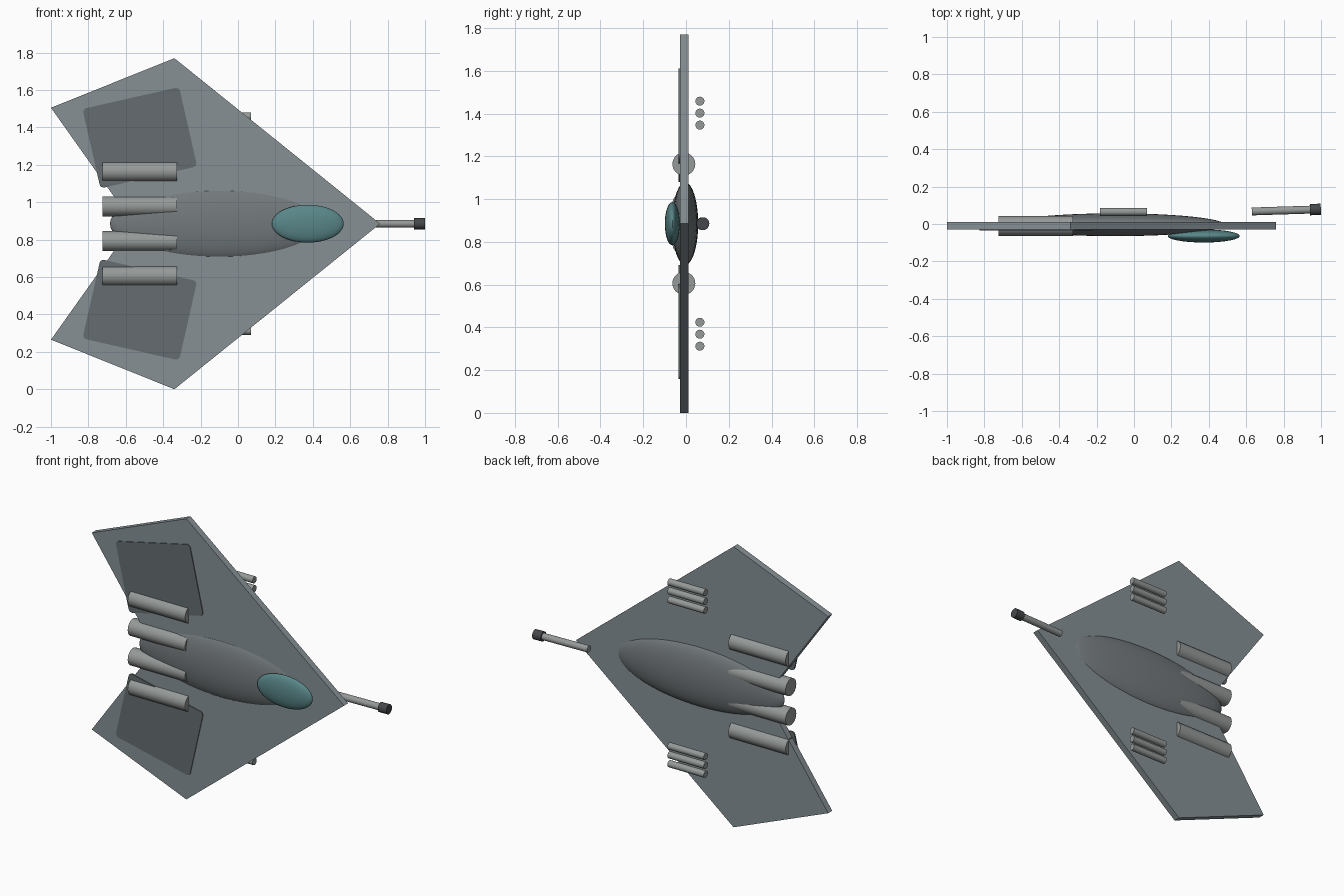
import bpy, bmesh, math
from mathutils import Vector

if "Cube" in bpy.data.objects:
    bpy.data.objects.remove(bpy.data.objects["Cube"])

ZC = 0.885  # symmetry height of the craft


def material(name, rgb):
    m = bpy.data.materials.new(name)
    m.diffuse_color = (*rgb, 1)
    m.use_nodes = True
    m.node_tree.nodes["Principled BSDF"].inputs["Base Color"].default_value = m.diffuse_color
    return m


HULL = material("hull_grey", (0.24, 0.28, 0.30))
BODY = material("body_grey", (0.17, 0.19, 0.20))
PANEL = material("panel_grey", (0.13, 0.15, 0.16))
METAL = material("metal_grey", (0.30, 0.32, 0.31))
DARK = material("dark_metal", (0.06, 0.065, 0.07))
GLASS = material("canopy_teal", (0.10, 0.24, 0.25))


def finish(ob, name, mat, smooth=True):
    ob.name = name
    ob.data.materials.append(mat)
    if smooth:
        bpy.ops.object.select_all(action='DESELECT')
        ob.select_set(True)
        bpy.context.view_layer.objects.active = ob
        bpy.ops.object.shade_smooth_by_angle(angle=math.radians(35))
    return ob


def slab(name, outline, y0, y1, mat):
    """Extrude an (x, z) outline from y0 to y1."""
    bm = bmesh.new()
    face = bm.faces.new([bm.verts.new((x, y0, z)) for x, z in outline])
    ext = bmesh.ops.extrude_face_region(bm, geom=[face])
    verts = [v for v in ext["geom"] if isinstance(v, bmesh.types.BMVert)]
    bmesh.ops.translate(bm, verts=verts, vec=(0, y1 - y0, 0))
    bmesh.ops.recalc_face_normals(bm, faces=bm.faces[:])
    me = bpy.data.meshes.new(name)
    bm.to_mesh(me)
    bm.free()
    ob = bpy.data.objects.new(name, me)
    bpy.context.collection.objects.link(ob)
    return finish(ob, name, mat, smooth=False)


def tube(name, a, b, r, mat, sides=32):
    a, b = Vector(a), Vector(b)
    d = b - a
    bpy.ops.mesh.primitive_cylinder_add(
        vertices=sides, radius=r, depth=d.length, location=(a + b) / 2,
        rotation=d.to_track_quat('Z', 'Y').to_euler())
    return finish(bpy.context.object, name, mat)


def ellipsoid(name, loc, radii, mat):
    bpy.ops.mesh.primitive_uv_sphere_add(
        segments=48, ring_count=24, radius=1, location=loc)
    ob = bpy.context.object
    ob.scale = radii
    bpy.ops.object.transform_apply(location=False, rotation=False, scale=True)
    return finish(ob, name, mat)


def rounded_rect(cx, cz, w, h, r, angle, side):
    """Rotated rounded rectangle outline, mirrored about ZC by side."""
    pts = []
    for k, (sx, sz) in enumerate([(1, 1), (-1, 1), (-1, -1), (1, -1)]):
        for i in range(5):
            t = math.radians(90 * k + 22.5 * i)
            x = sx * (w / 2 - r) + r * math.cos(t)
            z = sz * (h / 2 - r) + r * math.sin(t)
            c, s = math.cos(angle), math.sin(angle)
            pts.append((cx + x * c - z * s, ZC + side * (cz + x * s + z * c)))
    return pts


# Flat arrowhead wing
half = [(0.76, 0), (-0.34, 0.885), (-1.0, 0.62), (-0.56, 0)]
outline = [(x, ZC + z) for x, z in half] + [(x, ZC - z) for x, z in half[2:0:-1]]
slab("wing", outline, -0.029, 0.012, HULL)

# Fuselage and canopy
ellipsoid("fuselage", (-0.1, -0.004, ZC), (0.585, 0.061, 0.193), BODY)
ellipsoid("canopy", (0.373, -0.064, ZC), (0.192, 0.035, 0.101), GLASS)

for side, tag in ((1, "upper"), (-1, "lower")):
    # Dark wing panel
    slab(f"wing_panel_{tag}",
         rounded_rect(-0.525, 0.460, 0.53, 0.435, 0.022, math.radians(12.8), side),
         -0.034, -0.024, PANEL)
    # Engines
    for part, off in (("inner", 0.093), ("outer", 0.279)):
        z = ZC + side * off
        tube(f"{part}_engine_{tag}", (-0.725, -0.01, z), (-0.325, -0.01, z), 0.0535, METAL)
    # Three launch tubes behind the wing
    for i in range(3):
        z = ZC + side * (0.461 + 0.056 * i)
        tube(f"launch_tube_{tag}_{i + 1}", (-0.183, 0.065, z), (0.07, 0.065, z), 0.021, METAL, 24)

# Nose gun, tilted slightly backwards
tube("gun_barrel", (0.63, 0.067, ZC), (0.95, 0.077, ZC), 0.021, METAL)
tube("gun_muzzle", (0.941, 0.0765, ZC), (0.999, 0.079, ZC), 0.03, DARK)
